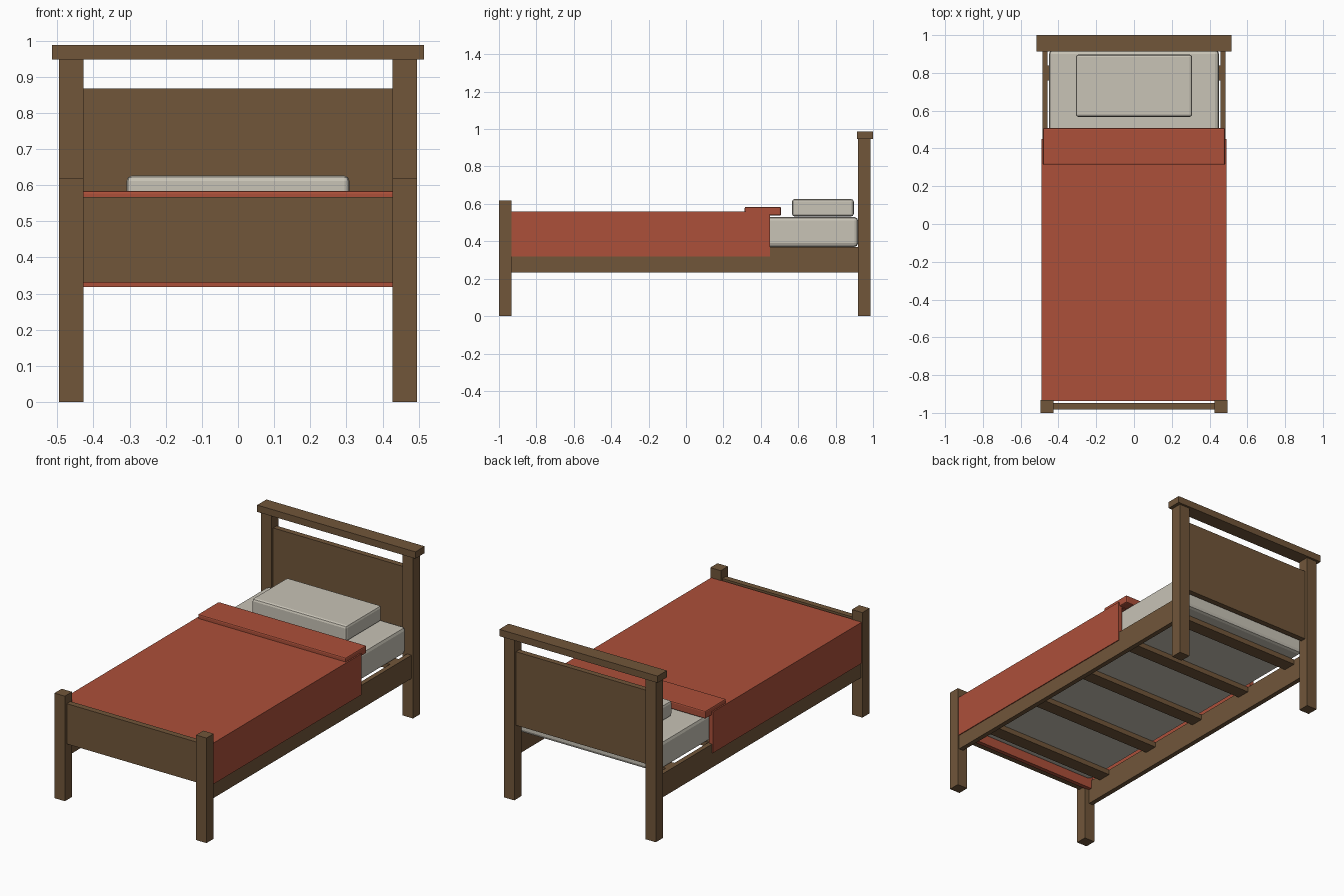
import bpy
import bmesh

# Remove the default cube only
cube = bpy.data.objects.get("Cube")
if cube:
    bpy.data.objects.remove(cube, do_unlink=True)


def material(name, rgb):
    mat = bpy.data.materials.new(name)
    mat.use_nodes = True
    colour = (*rgb, 1.0)
    mat.diffuse_color = colour
    mat.node_tree.nodes["Principled BSDF"].inputs["Base Color"].default_value = colour
    return mat


wood = material("brown_wood", (0.165, 0.093, 0.042))
red = material("red_blanket", (0.413, 0.08, 0.042))
linen = material("pale_linen", (0.578, 0.546, 0.468))


def box(name, mat, x, y, z, bevel=0, segments=2, open_faces=()):
    """Box spanning three (low, high) ranges; open_faces lists normals to remove."""
    bm = bmesh.new()
    bmesh.ops.create_cube(bm, size=1)
    for v in bm.verts:
        v.co = [lo + (hi - lo) * (c + 0.5) for c, (lo, hi) in zip(v.co, (x, y, z))]
    bm.normal_update()
    gone = [f for f in bm.faces
            if tuple(round(n) for n in f.normal) in open_faces]
    if gone:
        bmesh.ops.delete(bm, geom=gone, context="FACES")
    mesh = bpy.data.meshes.new(name)
    bm.to_mesh(mesh)
    bm.free()
    mesh.materials.append(mat)
    obj = bpy.data.objects.new(name, mesh)
    bpy.context.collection.objects.link(obj)
    if bevel:
        mod = obj.modifiers.new("soft_edges", "BEVEL")
        mod.width = bevel
        mod.segments = segments
    return obj


# Posts and side rails, mirrored left and right
for side, s in (("left", 1), ("right", -1)):
    def across(a, b):
        return tuple(sorted((s * a, s * b)))
    box(f"head_post_{side}", wood, across(0.427, 0.495), (0.92, 0.987), (0, 0.95))
    box(f"foot_post_{side}", wood, across(0.427, 0.495), (-1, -0.933), (0, 0.618))
    box(f"side_rail_{side}", wood, across(0.457, 0.485), (-0.94, 0.925), (0.232, 0.37))

# Head and foot boards
box("head_top_rail", wood, (-0.515, 0.515), (0.914, 1), (0.948, 0.988))
box("head_panel", wood, (-0.43, 0.43), (0.937, 0.97), (0.435, 0.868))
box("foot_panel", wood, (-0.43, 0.43), (-0.982, -0.947), (0.33, 0.567))

# Slats under the mattress
for i in range(5):
    y = -0.8 + 0.4 * i
    box(f"slat_{i + 1}", wood, (-0.46, 0.46), (y - 0.04, y + 0.04), (0.34, 0.37))

# Bedding
box("mattress", linen, (-0.45, 0.45), (-0.92, 0.92), (0.37, 0.53), bevel=0.02)
box("pillow", linen, (-0.308, 0.308), (0.567, 0.897), (0.533, 0.626), bevel=0.014)

# Blanket shell, open underneath and at the head end
blanket = box("blanket", red, (-0.49, 0.49), (-0.937, 0.45), (0.318, 0.56),
              open_faces=((0, 0, -1), (0, 1, 0)))
shell = blanket.modifiers.new("thickness", "SOLIDIFY")
shell.thickness = 0.025
shell.offset = -1
shell.use_even_offset = True

box("blanket_fold", red, (-0.482, 0.482), (0.314, 0.508), (0.538, 0.584),
    bevel=0.007)
